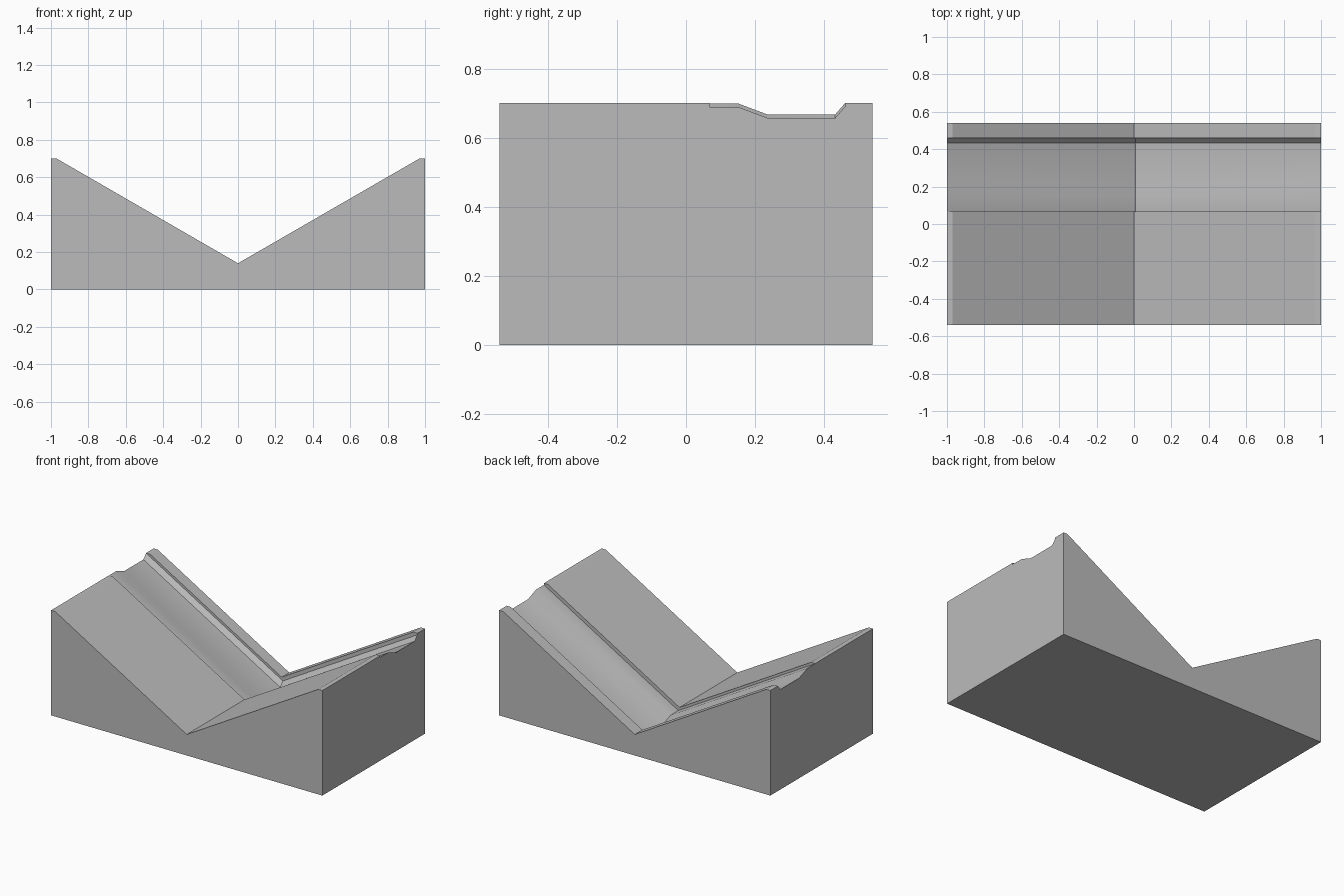
import bpy, bmesh, math

cube = bpy.data.objects.get("Cube")
if cube:
    bpy.data.objects.remove(cube, do_unlink=True)

SLOPE = math.tan(math.radians(30))
VALLEY = 0.14      # height of the valley line
TOP = 0.70         # height of the flattened crests
HALF = 0.54        # half depth along y
OFFSET = 0.01      # extra channel depth on the +x slope

grey = bpy.data.materials.new("plain grey")
grey.use_nodes = True
grey.diffuse_color = (0.5, 0.5, 0.5, 1)
grey.node_tree.nodes["Principled BSDF"].inputs["Base Color"].default_value = (0.5, 0.5, 0.5, 1)


def loft(name, sections):
    """Solid joining closed sections that share a point count."""
    bm = bmesh.new()
    rings = [[bm.verts.new(p) for p in s] for s in sections]
    n = len(rings[0])
    for a, b in zip(rings, rings[1:]):
        for i in range(n):
            j = (i + 1) % n
            bm.faces.new((a[i], a[j], b[j], b[i]))
    bm.faces.new(rings[0])
    bm.faces.new(rings[-1])
    bmesh.ops.recalc_face_normals(bm, faces=bm.faces)
    mesh = bpy.data.meshes.new(name)
    bm.to_mesh(mesh)
    bm.free()
    mesh.materials.append(grey)
    obj = bpy.data.objects.new(name, mesh)
    bpy.context.collection.objects.link(obj)
    return obj


# V-shaped block, extruded front to back
crest = (TOP - VALLEY) / SLOPE
outline = [(-1, 0), (1, 0), (1, TOP), (crest, TOP), (0, VALLEY), (-crest, TOP), (-1, TOP)]
block = loft("valley_block", [[(x, y, z) for x, z in outline] for y in (-HALF, HALF)])

# Channel running down both slopes: (y, depth below the slope)
profile = [(0.068, 0.018), (0.15, 0.018), (0.235, 0.05), (0.432, 0.05),
           (0.46, 0.018), (0.46, -0.6), (0.068, -0.6)]
mid = OFFSET / (2 * SLOPE)


def station(x):
    drop = OFFSET if x > mid else 0
    return [(x, y, VALLEY + SLOPE * abs(x) - d - drop) for y, d in profile]


def valley_station():
    return [(mid, y, VALLEY - SLOPE * mid - d) for y, d in profile]


cutter = loft("channel_cutter", [station(-1.2), valley_station(), station(1.2)])
cutter.hide_render = True

cut = block.modifiers.new("channel", 'BOOLEAN')
cut.operation = 'DIFFERENCE'
cut.solver = 'EXACT'
cut.object = cutter

bpy.ops.object.select_all(action='DESELECT')
block.select_set(True)
bpy.context.view_layer.objects.active = block
bpy.ops.object.modifier_apply(modifier=cut.name)
bpy.data.objects.remove(cutter, do_unlink=True)

# Soft bends in the channel, crisp edges elsewhere
bpy.ops.object.shade_smooth_by_angle(angle=math.radians(25))
